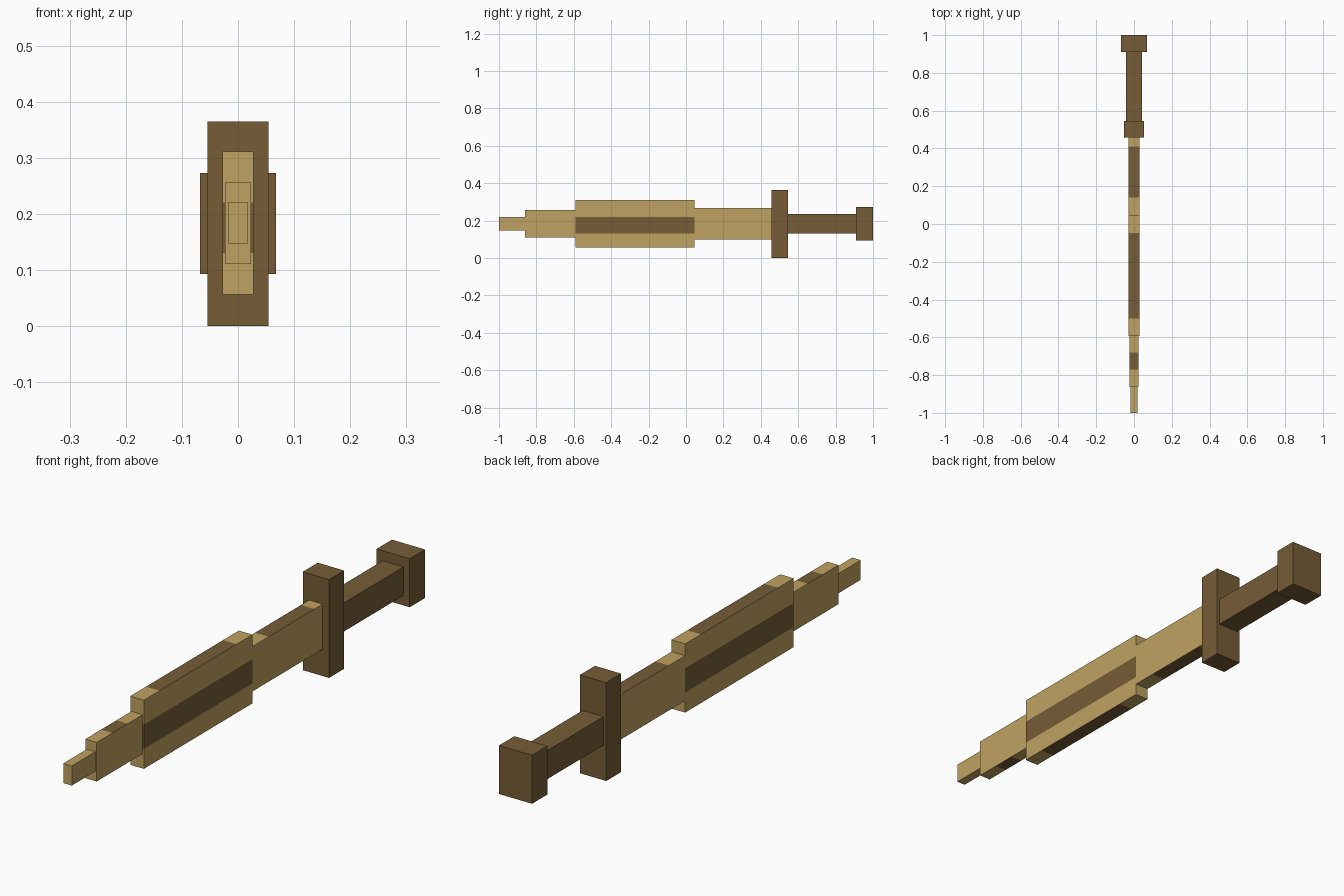
import bpy, bmesh
from mathutils import Vector

if "Cube" in bpy.data.objects:
    bpy.data.objects.remove(bpy.data.objects["Cube"])


def make_material(name, rgb):
    mat = bpy.data.materials.new(name)
    mat.diffuse_color = (*rgb, 1.0)
    mat.use_nodes = True
    mat.node_tree.nodes["Principled BSDF"].inputs["Base Color"].default_value = mat.diffuse_color
    return mat


TAN = make_material("light wood", (0.527, 0.361, 0.122))
BROWN = make_material("dark wood", (0.181, 0.107, 0.037))


def box(name, half_x, y, z, mats, edge_band=None, side_band=None):
    """Box with an optional dark band on its narrow edges (along y) and around its sides (along z)."""
    bm = bmesh.new()
    bmesh.ops.create_cube(bm, size=1.0)
    for v in bm.verts:
        v.co = Vector((v.co.x * 2 * half_x,
                       y[0] + (v.co.y + 0.5) * (y[1] - y[0]),
                       z[0] + (v.co.z + 0.5) * (z[1] - z[0])))
    # Cut the faces where the colour changes
    for axis, band in (((0, 1, 0), edge_band), ((0, 0, 1), side_band)):
        for pos in band or ():
            bmesh.ops.bisect_plane(bm, geom=bm.verts[:] + bm.edges[:] + bm.faces[:],
                                   plane_co=Vector(axis) * pos, plane_no=axis)
    bm.normal_update()
    for f in bm.faces:
        c = f.calc_center_median()
        if abs(f.normal.z) > 0.5:
            dark = edge_band and edge_band[0] < c.y < edge_band[1]
        else:
            dark = side_band and side_band[0] < c.z < side_band[1]
        f.material_index = 1 if dark else 0
    mesh = bpy.data.meshes.new(name)
    bm.to_mesh(mesh)
    bm.free()
    for m in mats:
        mesh.materials.append(m)
    obj = bpy.data.objects.new(name, mesh)
    bpy.context.collection.objects.link(obj)
    return obj


# Blade, from the point to the guard
WOOD = (TAN, BROWN)
box("blade_point", 0.0175, (-1.0, -0.862), (0.147, 0.220), WOOD)
box("blade_front", 0.0232, (-0.862, -0.592), (0.111, 0.256), WOOD, edge_band=(-0.77, -0.68))
box("blade_wide", 0.028, (-0.592, 0.045), (0.056, 0.311), WOOD,
    edge_band=(-0.50, -0.048), side_band=(0.130, 0.220))
box("blade_base", 0.0278, (0.045, 0.457), (0.100, 0.267), WOOD, edge_band=(0.14, 0.41))

# Handle
box("guard", 0.054, (0.457, 0.545), (0.0, 0.365), (BROWN,))
box("grip", 0.043, (0.545, 0.91), (0.130, 0.236), (BROWN,))
box("pommel", 0.068, (0.91, 1.0), (0.093, 0.273), (BROWN,))
